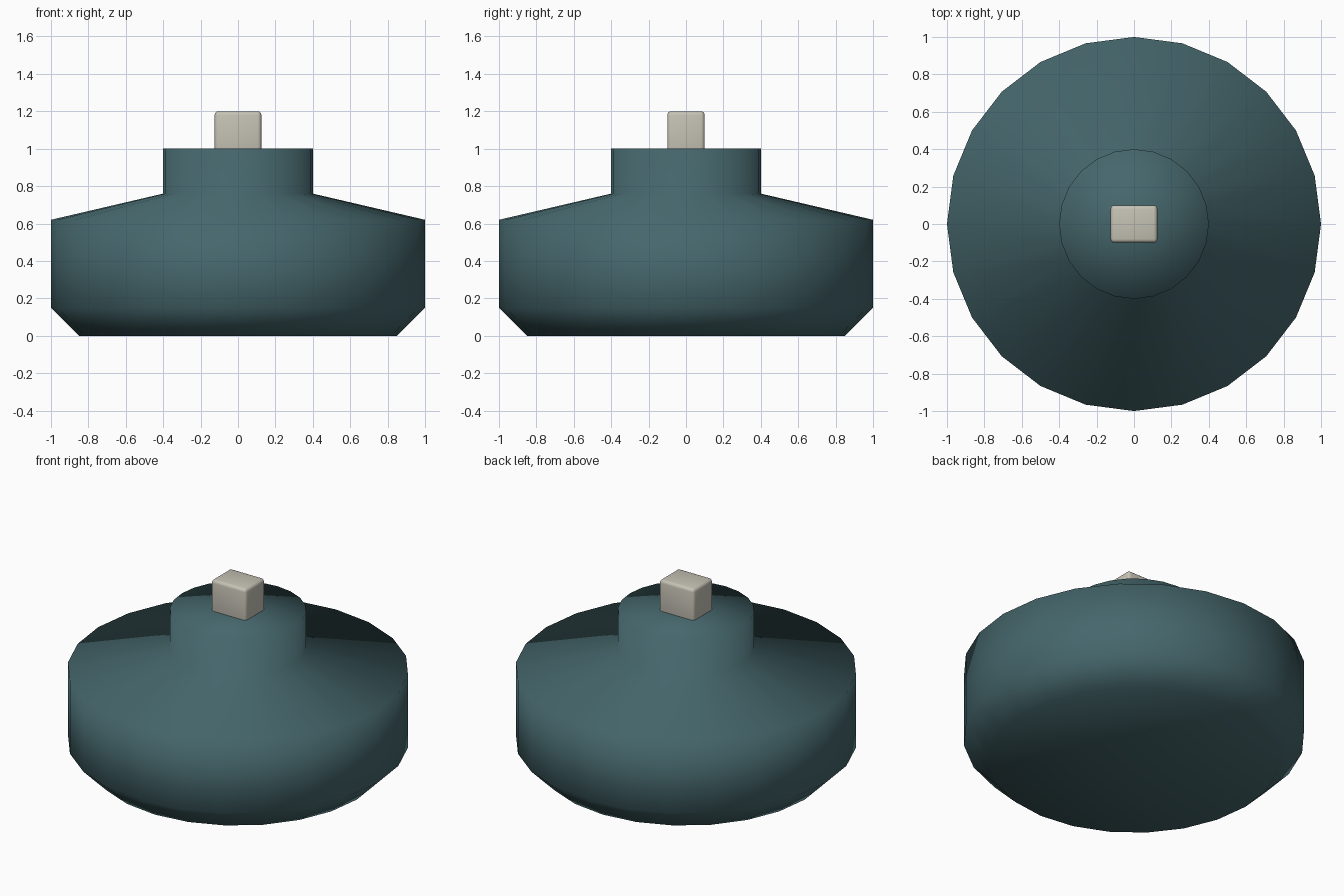
import bpy, bmesh, math

if "Cube" in bpy.data.objects:
    bpy.data.objects.remove(bpy.data.objects["Cube"])

def material(name, rgb):
    m = bpy.data.materials.new(name)
    m.diffuse_color = (*rgb, 1)
    m.use_nodes = True
    m.node_tree.nodes["Principled BSDF"].inputs["Base Color"].default_value = m.diffuse_color
    return m

def finish(bm, name, mat):
    bmesh.ops.recalc_face_normals(bm, faces=bm.faces)
    me = bpy.data.meshes.new(name)
    bm.to_mesh(me)
    bm.free()
    me.materials.append(mat)
    me.shade_smooth()
    ob = bpy.data.objects.new(name, me)
    bpy.context.collection.objects.link(ob)
    return ob

# Turned body: chamfered base, sloped shoulder, straight neck
SIDES = 24
PROFILE = [(0.85, 0), (1, 0.15), (1, 0.62), (0.4, 0.76), (0.4, 1)]
bm = bmesh.new()
rings = [[bm.verts.new((r * math.cos(2 * math.pi * i / SIDES),
                        r * math.sin(2 * math.pi * i / SIDES), z))
          for i in range(SIDES)] for r, z in PROFILE]
for a, b in zip(rings, rings[1:]):
    for i in range(SIDES):
        j = (i + 1) % SIDES
        bm.faces.new((a[i], a[j], b[j], b[i]))

# Closed underside and neck top
for ring, z in ((rings[0], 0), (rings[-1], 1)):
    c = bm.verts.new((0, 0, z))
    for i in range(SIDES):
        bm.faces.new((ring[i], ring[(i + 1) % SIDES], c))
finish(bm, "body", material("dark_teal", (0.06, 0.135, 0.15)))

# Rounded block set into the neck top
bm = bmesh.new()
bmesh.ops.create_cube(bm, size=1)
for v in bm.verts:
    v.co.x *= 0.25
    v.co.y *= 0.20
    v.co.z = v.co.z * 0.25 + 1.075
bmesh.ops.bevel(bm, geom=bm.edges[:], offset=0.02, segments=3,
                profile=0.5, affect='EDGES')
block = finish(bm, "top_block", material("pale_stone", (0.56, 0.54, 0.46)))
bpy.context.view_layer.objects.active = block
block.select_set(True)
bpy.ops.object.shade_smooth_by_angle(angle=math.radians(40))
